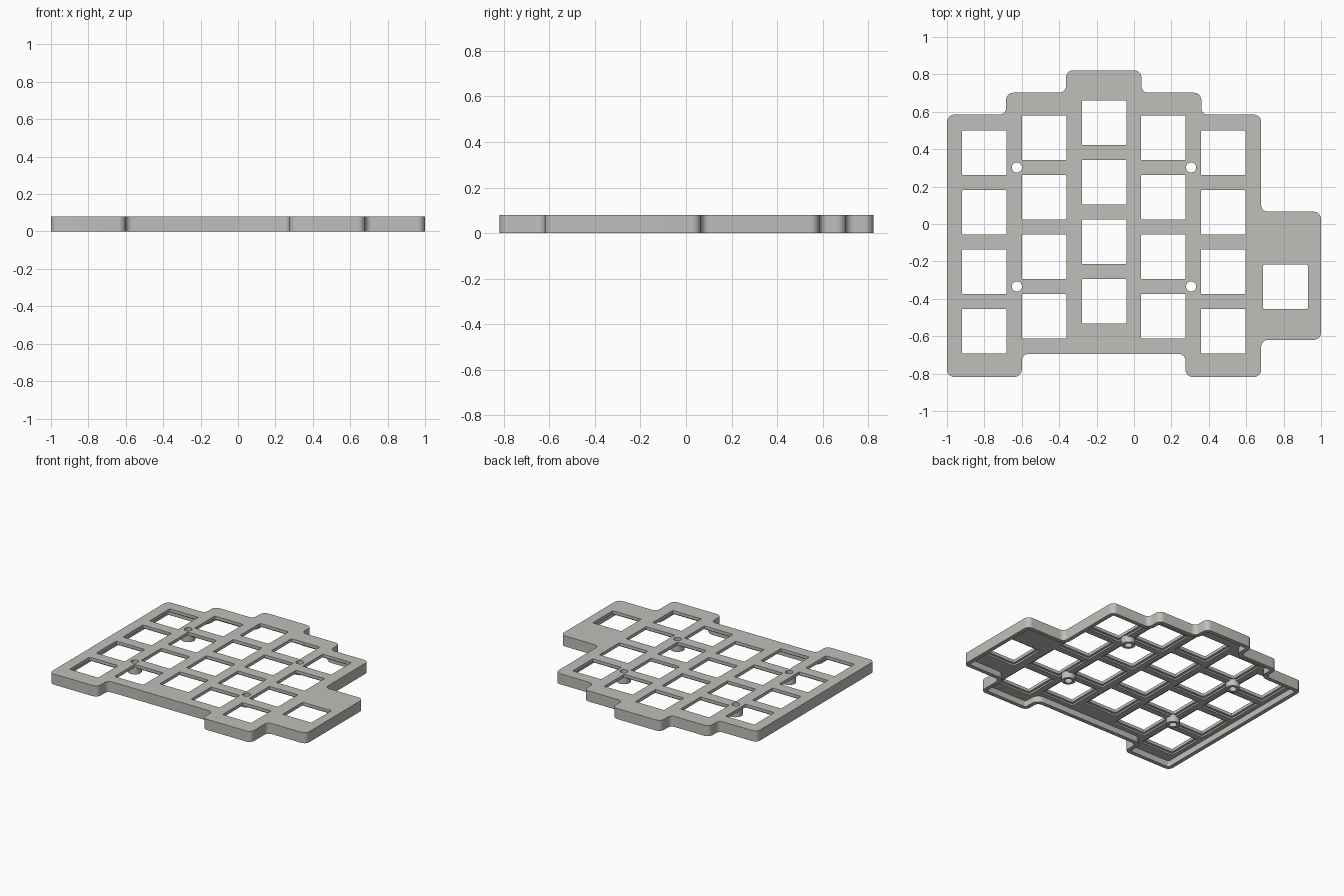
import bpy, bmesh, math
from mathutils import Vector

if "Cube" in bpy.data.objects:
    bpy.data.objects.remove(bpy.data.objects["Cube"])

HEIGHT = 0.08
grey = bpy.data.materials.new("warm_grey")
grey.diffuse_color = (0.52, 0.52, 0.49, 1)
grey.use_nodes = True
grey.node_tree.nodes["Principled BSDF"].inputs["Base Color"].default_value = grey.diffuse_color


def offset(points, d):
    """Move every side of a counter-clockwise outline inwards by d."""
    out, n = [], len(points)
    for i in range(n):
        a, b, c = (Vector(points[(i + k) % n]) for k in (-1, 0, 1))
        u, v = (b - a).normalized(), (c - b).normalized()
        out.append(b + d * (Vector((-u.y, u.x)) + Vector((-v.y, v.x))))
    return out


def rounded(points, convex, concave, steps):
    """Replace each square corner by an arc."""
    out, n = [], len(points)
    for i in range(n):
        a, b, c = (Vector(points[(i + k) % n]) for k in (-1, 0, 1))
        u, v = (b - a).normalized(), (c - b).normalized()
        r = convex if u.cross(v) > 0 else concave
        centre = b - u * r + v * r
        for k in range(steps + 1):
            t = math.pi / 2 * k / steps
            out.append(centre - v * r * math.cos(t) + u * r * math.sin(t))
    return out


def circle(x, y, r, steps=32):
    return [Vector((x + r * math.cos(2 * math.pi * k / steps),
                    y + r * math.sin(2 * math.pi * k / steps))) for k in range(steps)]


def square(x, y, h, r):
    return rounded([(x - h, y - h), (x + h, y - h), (x + h, y + h), (x - h, y + h)], r, r, 3)


def prisms(name, outlines, z0, z1):
    """One object holding an upright prism for each outline."""
    bm = bmesh.new()
    for pts in outlines:
        low = [bm.verts.new((p.x, p.y, z0)) for p in pts]
        top = [bm.verts.new((p.x, p.y, z1)) for p in pts]
        bm.faces.new(low[::-1])
        bm.faces.new(top)
        for i in range(len(pts)):
            j = (i + 1) % len(pts)
            bm.faces.new((low[i], low[j], top[j], top[i]))
    mesh = bpy.data.meshes.new(name)
    bm.to_mesh(mesh)
    bm.free()
    mesh.materials.append(grey)
    obj = bpy.data.objects.new(name, mesh)
    bpy.context.collection.objects.link(obj)
    return obj


def combine(target, tool, operation):
    mod = target.modifiers.new(tool.name, 'BOOLEAN')
    mod.operation, mod.solver, mod.object = operation, 'EXACT', tool
    tool.hide_render = True
    bpy.context.view_layer.objects.active = target
    bpy.ops.object.modifier_apply(modifier=mod.name)
    bpy.data.objects.remove(tool)


# Stepped outer outline, counter-clockwise from front left
outline = [(-1, -.818), (-.6, -.818), (-.6, -.695), (.275, -.695), (.275, -.818),
           (.68, -.818), (.68, -.62), (1, -.62), (1, .066), (.68, .066),
           (.68, .585), (.36, .585), (.36, .702), (.04, .702), (.04, .822),
           (-.364, .822), (-.364, .702), (-.684, .702), (-.684, .585), (-1, .585)]

# Key positions: five staggered columns of four, and one thumb key
keys = [(x, top - .318 * row)
        for x, top in ((-.8, .38), (-.481, .461), (-.16, .541), (.157, .461), (.476, .38))
        for row in range(4)] + [(.81, -.335)]
screws = [(x, y) for x in (-.626, .305) for y in (.302, -.334)]

# Case with hollow underside
case = prisms("keyboard_case", [rounded(outline, .04, .035, 8)], 0, HEIGHT)
cavity = prisms("cavity", [rounded(offset(outline, .03), .012, .06, 8)], -.05, .045)
combine(case, cavity, 'DIFFERENCE')

# Thinned pockets under the plate, then key openings
combine(case, prisms("key_pockets", [square(x, y, .136, .004) for x, y in keys], .03, .057),
        'DIFFERENCE')
combine(case, prisms("key_openings", [square(x, y, .119, .005) for x, y in keys], -.1, .2),
        'DIFFERENCE')

# Screw bosses and their through holes
combine(case, prisms("screw_bosses", [circle(x, y, .048) for x, y in screws], .004, .07), 'UNION')
combine(case, prisms("screw_holes", [circle(x, y, .027) for x, y in screws], -.1, .2),
        'DIFFERENCE')

# Smooth rounded corners with crisp edges
case.data.shade_smooth()
case.data.set_sharp_from_angle(angle=math.radians(32))
